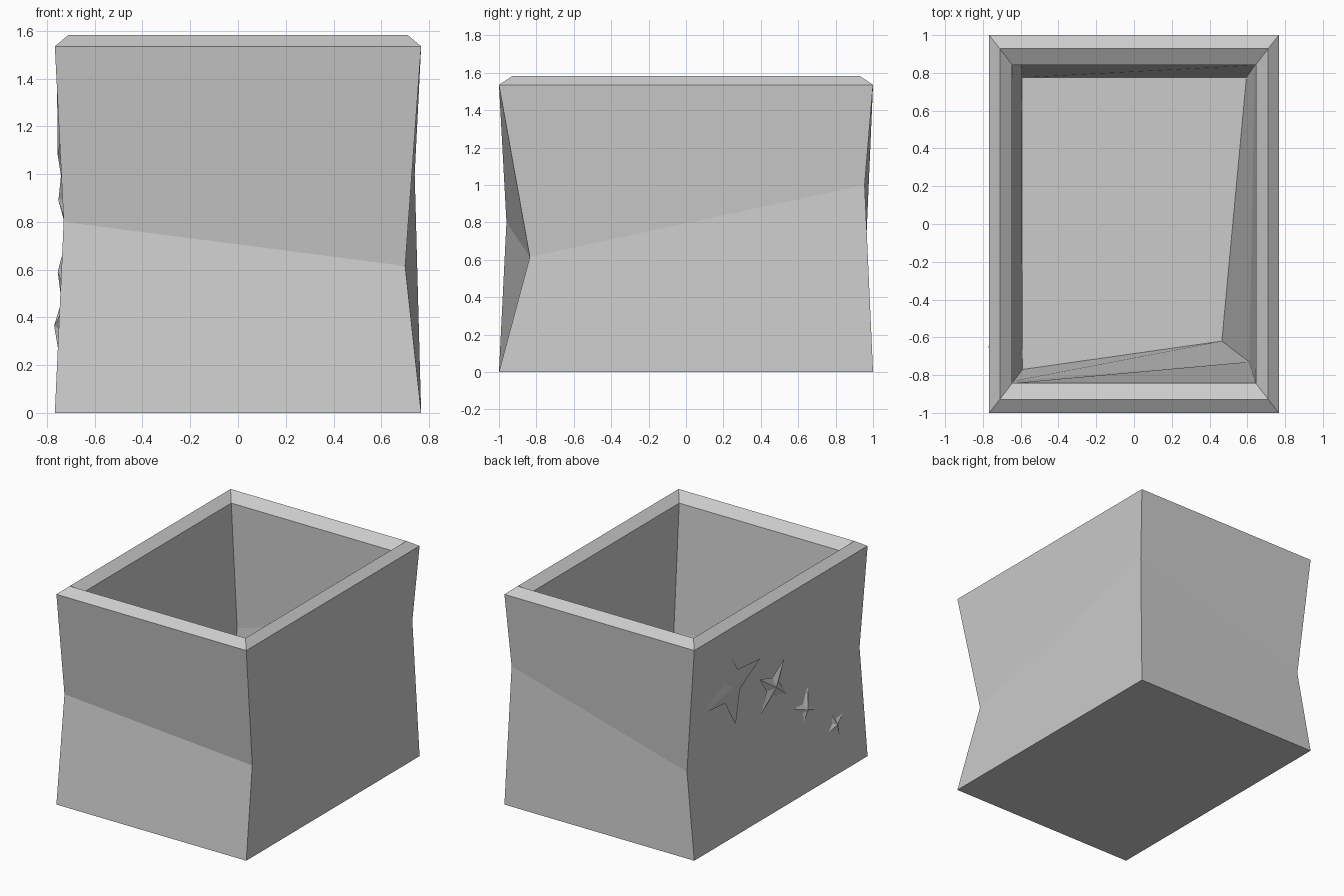
import bpy, bmesh, math

cube = bpy.data.objects.get("Cube")
if cube:
    bpy.data.objects.remove(cube)

grey = bpy.data.materials.new("plain_grey")
grey.use_nodes = True
grey.diffuse_color = (0.6, 0.6, 0.6, 1)
grey.node_tree.nodes["Principled BSDF"].inputs["Base Color"].default_value = (0.6, 0.6, 0.6, 1)


def make_object(name, bm):
    bmesh.ops.recalc_face_normals(bm, faces=bm.faces)
    mesh = bpy.data.meshes.new(name)
    bm.to_mesh(mesh)
    bm.free()
    mesh.materials.append(grey)
    obj = bpy.data.objects.new(name, mesh)
    bpy.context.collection.objects.link(obj)
    return obj


def rect(x, y, z):
    return [(-x, -y, z), (x, -y, z), (x, y, z), (-x, y, z)]


# Open box: rings run from the underside, over the rim, down to the inner floor
outer_waist = [(-0.73, -0.96, 0.8), (0.70, -0.835, 0.615), (0.74, 0.955, 1.0), (-0.68, 0.96, 0.61)]
inner_waist = [(-0.635, -0.83, 0.8), (0.61, -0.73, 0.63), (0.64, 0.84, 1.0), (-0.595, 0.84, 0.63)]
floor = [(-0.59, -0.77, 0.25), (0.465, -0.62, 0.25), (0.595, 0.775, 0.25), (-0.59, 0.775, 0.25)]
rings = [rect(0.767, 1, 0), outer_waist, rect(0.767, 1, 1.535), rect(0.71, 0.928, 1.583),
         rect(0.645, 0.843, 1.53), inner_waist, floor]

bm = bmesh.new()
loops = [[bm.verts.new(p) for p in ring] for ring in rings]
for low, high in zip(loops, loops[1:]):
    for i in range(4):
        j = (i + 1) % 4
        bm.faces.new((low[i], low[j], high[j], high[i]))
bm.faces.new(loops[0][::-1])
bm.faces.new(loops[-1])
make_object("open_box", bm)


def wall_x(y, z):
    """Outer surface of the folded right wall."""
    t = (0.96 - y) / 1.92
    fold_z, fold_x = 0.61 + 0.19 * t, -0.68 - 0.05 * t
    reach = (z - fold_z) / (1.535 - fold_z) if z > fold_z else (fold_z - z) / fold_z
    return fold_x + (-0.767 - fold_x) * reach


def star(name, y, z, radius, inner, turn, apex_x):
    """Shallow four-pointed pyramid resting on the right wall."""
    bm = bmesh.new()
    outline = []
    for k in range(8):
        r = inner if k % 2 else radius
        a = math.radians(turn + 45 * k)
        py, pz = y + r * math.cos(a), z + r * math.sin(a)
        outline.append(bm.verts.new((wall_x(py, pz) - 0.003, py, pz)))
    apex = bm.verts.new((apex_x, y, z))
    back = bm.verts.new((wall_x(y, z) + 0.03, y, z))
    for k in range(8):
        a, b = outline[k], outline[(k + 1) % 8]
        bm.faces.new((a, b, apex))
        bm.faces.new((b, a, back))
    make_object(name, bm)


# Row of stars, shrinking toward the front
star("star_large", 0.52, 1.08, 0.33, 0.12, -15, -0.755)
star("star_medium", 0.03, 0.89, 0.2, 0.07, 35, -0.752)
star("star_small", -0.33, 0.59, 0.15, 0.055, 20, -0.755)
star("star_tiny", -0.65, 0.365, 0.1, 0.04, -25, -0.77)
